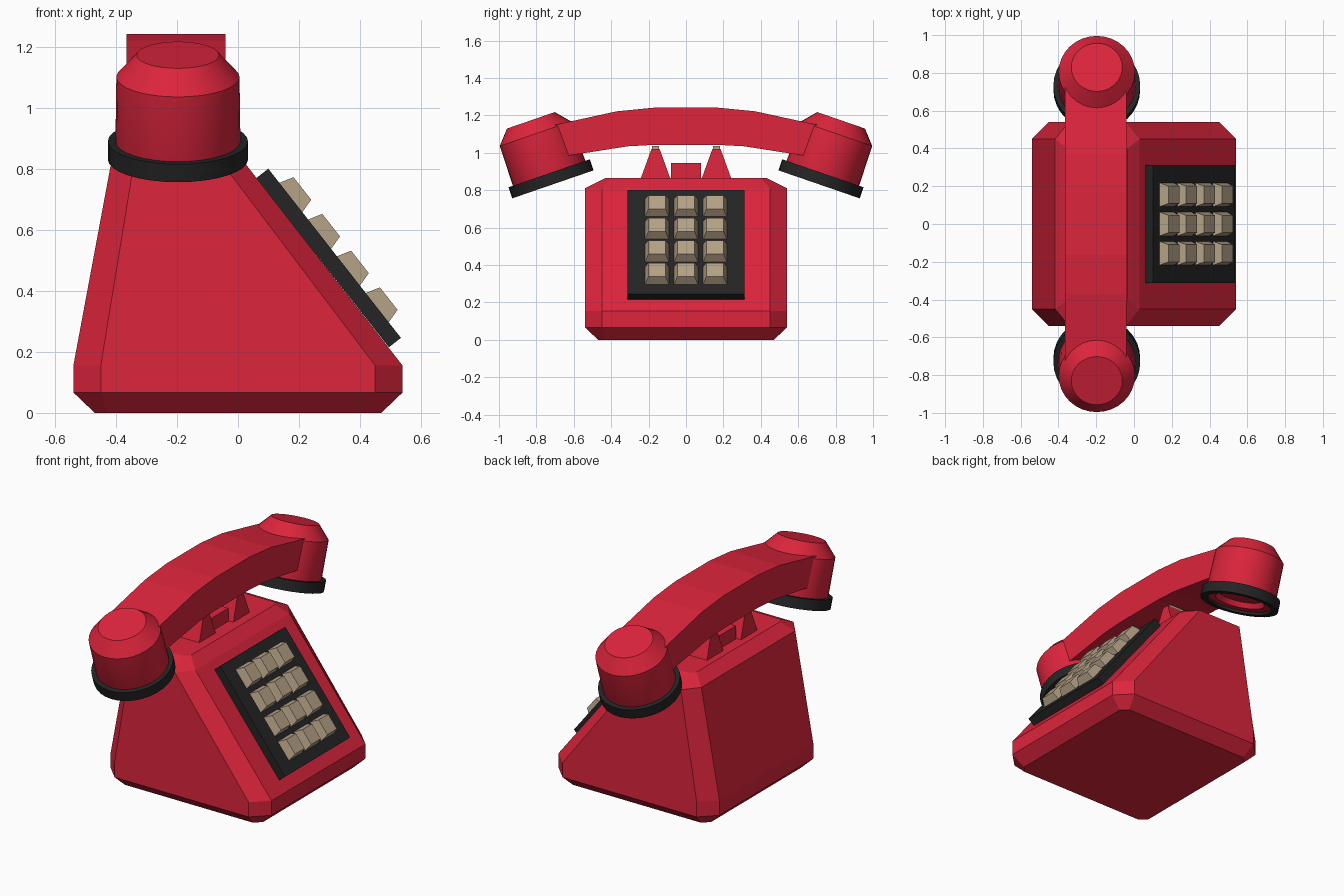
import bpy, math
from mathutils import Vector, Matrix

if "Cube" in bpy.data.objects:
    bpy.data.objects.remove(bpy.data.objects["Cube"])


def material(name, rgb):
    m = bpy.data.materials.new(name)
    m.diffuse_color = (*rgb, 1)
    m.use_nodes = True
    m.node_tree.nodes["Principled BSDF"].inputs["Base Color"].default_value = m.diffuse_color
    return m


RED = material("red_plastic", (0.72, 0.018, 0.045))
BLACK = material("black_plastic", (0.018, 0.018, 0.018))
TAN = material("key_plastic", (0.46, 0.36, 0.24))


def loft(name, rings, mat, matrix=Matrix(), closed=False):
    """Skin a list of equal-length rings; cap the ends unless the loop closes."""
    n, k = len(rings[0]), len(rings)
    verts = [matrix @ Vector(p) for r in rings for p in r]
    faces = []
    for i in range(k if closed else k - 1):
        a, b = i * n, ((i + 1) % k) * n
        faces += [(a + j, a + (j + 1) % n, b + (j + 1) % n, b + j) for j in range(n)]
    if not closed:
        faces += [tuple(reversed(range(n))), tuple(range((k - 1) * n, k * n))]
    me = bpy.data.meshes.new(name)
    me.from_pydata(verts, [], faces)
    me.materials.append(mat)
    ob = bpy.data.objects.new(name, me)
    bpy.context.collection.objects.link(ob)
    # consistent outward normals
    import bmesh
    bm = bmesh.new()
    bm.from_mesh(me)
    bmesh.ops.recalc_face_normals(bm, faces=bm.faces)
    bm.to_mesh(me)
    bm.free()
    return ob


def octagon(x0, x1, y, cx, cy, z):
    """Rectangle with cut corners."""
    return [(x0 + cx, -y, z), (x1 - cx, -y, z), (x1, -y + cy, z), (x1, y - cy, z),
            (x1 - cx, y, z), (x0 + cx, y, z), (x0, y - cy, z), (x0, -y + cy, z)]


def rect(cx, cy, hx, hy, z):
    return [(cx - hx, cy - hy, z), (cx + hx, cy - hy, z),
            (cx + hx, cy + hy, z), (cx - hx, cy + hy, z)]


def circle(r, z, n=32):
    return [(r * math.cos(2 * math.pi * i / n), r * math.sin(2 * math.pi * i / n), z)
            for i in range(n)]


def smooth(ob):
    bpy.ops.object.select_all(action='DESELECT')
    ob.select_set(True)
    bpy.context.view_layer.objects.active = ob
    bpy.ops.object.shade_smooth_by_angle(angle=math.radians(25))


# Wedge body
loft("body", [octagon(-0.47, 0.47, 0.47, 0.04, 0.04, 0),
              octagon(-0.54, 0.54, 0.54, 0.09, 0.09, 0.067),
              octagon(-0.54, 0.54, 0.54, 0.09, 0.09, 0.155),
              octagon(-0.418, 0.03, 0.54, 0.075, 0.09, 0.81),
              octagon(-0.35, -0.035, 0.43, 0.03, 0.03, 0.865)], RED)

# Keypad panel on the slope: local x runs down the slope, local z points out
down = Vector((0.617, 0, -0.787)).normalized()
side = Vector((0, 1, 0))
out = down.cross(side)
slope = Matrix.Translation((0.06, 0, 0.77)) @ Matrix((down, side, out)).transposed().to_4x4()
loft("keypad_panel", [rect(0.3525, 0, 0.3525, 0.312, 0),
                      rect(0.3525, 0, 0.3525, 0.312, 0.05)], BLACK, slope)

# Keys
for row in range(4):
    for col in (-1, 0, 1):
        x, y = 0.12 + row * 0.153, col * 0.155
        loft("key", [rect(x, y, 0.061, 0.063, 0.05),
                     rect(x, y, 0.047, 0.046, 0.098)], TAN, slope)

# Cradle: middle block, two tapered prongs and their plungers
loft("cradle_block", [rect(-0.2, 0, 0.08, 0.08, 0.86), rect(-0.2, 0, 0.08, 0.08, 0.945)], RED)
for s in (-1, 1):
    y = s * 0.163
    loft("cradle_prong", [rect(-0.2, y, 0.11, 0.08, 0.86), rect(-0.2, y, 0.1, 0.022, 1.02)], RED)
    loft("plunger", [rect(-0.2, y, 0.08, 0.018, 1.0), rect(-0.2, y, 0.08, 0.018, 1.036)], TAN)

# Handset handle: arched strip
half = [(0.75, 1.135, 0.69, 0.965), (0.70, 1.15, 0.618, 0.987),
        (0.37, 1.222, 0.31, 1.035), (0.165, 1.242, 0.163, 1.043)]
sections = [(-a, b, -c, d) for a, b, c, d in half] + half[::-1]
loft("handset_handle", [[(-0.366, ty, tz), (-0.041, ty, tz), (-0.041, by, bz), (-0.366, by, bz)]
                        for ty, tz, by, bz in sections], RED)

# Handset cups with black rims
for s in (-1, 1):
    tilt = (Matrix.Translation((-0.197, s * 0.7115, 0.8315))
            @ Matrix.Rotation(-s * math.radians(19), 4, 'X'))
    cup = [(0.13, 0.05), (0.145, 0.02), (0.195, 0.015), (0.205, 0.06),
           (0.202, 0.286), (0.135, 0.362)]
    smooth(loft("handset_cup", [circle(r, z) for r, z in cup], RED, tilt))
    rim = [(0.19, 0), (0.23, 0), (0.23, 0.0625), (0.19, 0.0625)]
    smooth(loft("cup_rim", [circle(r, z) for r, z in rim], BLACK, tilt, closed=True))
